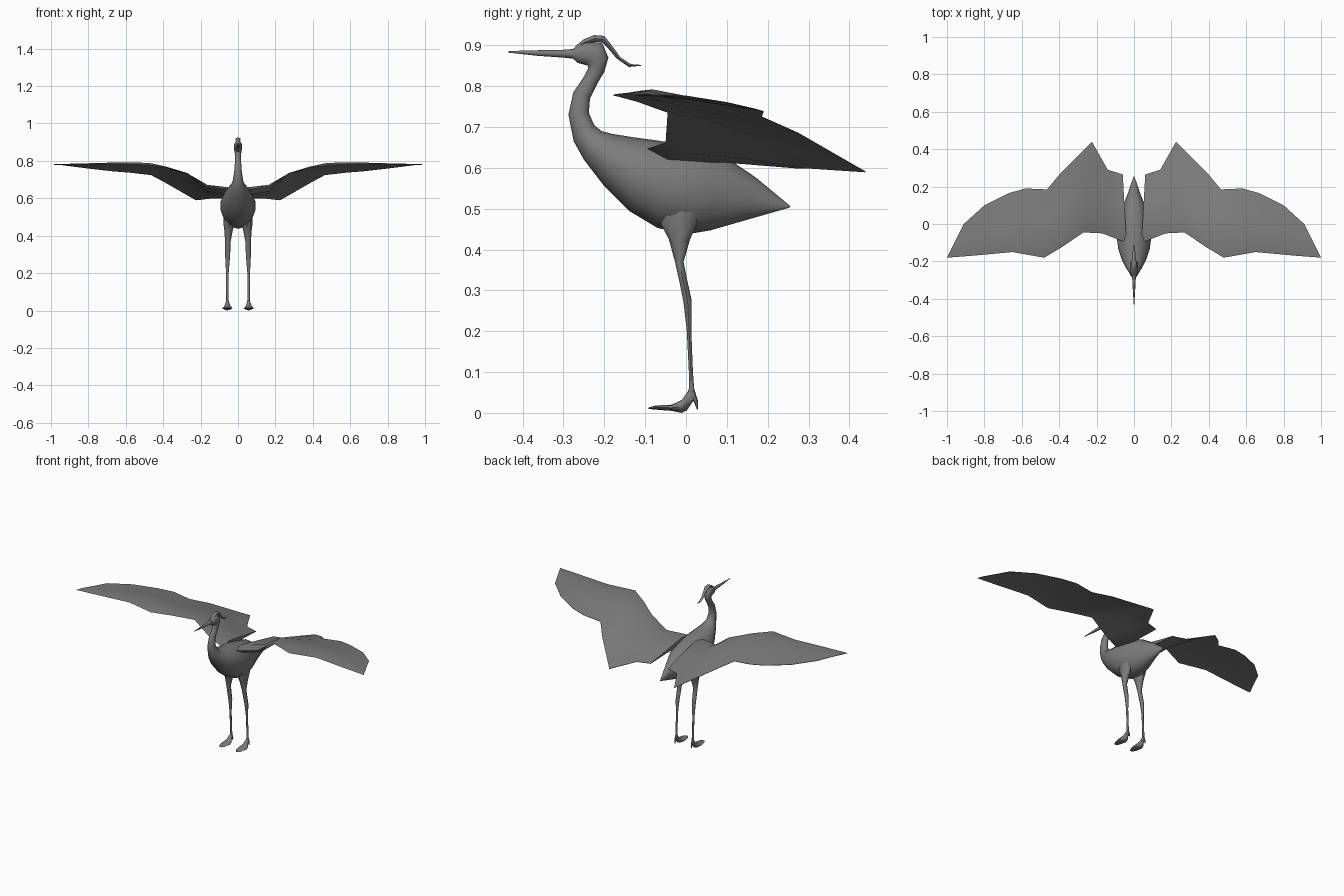
import bpy, bmesh, math
from mathutils import Vector

grey = bpy.data.materials.new("feather grey")
grey.diffuse_color = (0.2, 0.2, 0.2, 1)


def finish(name, bm, angle):
    bmesh.ops.recalc_face_normals(bm, faces=bm.faces[:])
    me = bpy.data.meshes.new(name)
    bm.to_mesh(me)
    bm.free()
    me.materials.append(grey)
    ob = bpy.data.objects.new(name, me)
    bpy.context.collection.objects.link(ob)
    bpy.ops.object.select_all(action='DESELECT')
    ob.select_set(True)
    bpy.context.view_layer.objects.active = ob
    bpy.ops.object.shade_smooth_by_angle(angle=math.radians(angle))
    return ob


def bridge(bm, rings):
    for a, b in zip(rings, rings[1:]):
        n = len(a)
        for i in range(n):
            j = (i + 1) % n
            bm.faces.new((a[i], a[j], b[j], b[i]))
    bm.faces.new(rings[0])
    bm.faces.new(rings[-1])


def loft(name, sections, n=12, x=0.0, angle=50):
    """Elliptical rings: (y1, z1, y2, z2, half width[, x centre])."""
    bm = bmesh.new()
    rings = []
    for s in sections:
        p, q = Vector((0, s[0], s[1])), Vector((0, s[2], s[3]))
        cx = s[5] if len(s) > 5 else x
        ring = []
        for k in range(n):
            t = 2 * math.pi * k / n
            v = (p + q) / 2 + (p - q) / 2 * math.cos(t)
            v.x = cx + s[4] * math.sin(t)
            ring.append(bm.verts.new(v))
        rings.append(ring)
    bridge(bm, rings)
    return finish(name, bm, angle)


# Body, neck and head in one continuous skin, tail first
loft("body_neck_head", [
    (.255, .507, .255, .503, .002), (.17, .577, .15, .473, .035),
    (.08, .638, .06, .447, .072), (.0, .655, .0, .437, .09),
    (-.07, .667, -.07, .453, .095), (-.13, .675, -.14, .495, .086),
    (-.18, .683, -.2, .555, .066), (-.207, .69, -.25, .62, .045),
    (-.225, .705, -.275, .665, .03), (-.238, .735, -.288, .73, .022),
    (-.235, .77, -.276, .785, .018), (-.215, .81, -.252, .82, .016),
    (-.2, .835, -.24, .843, .017), (-.19, .87, -.24, .85, .021),
    (-.205, .905, -.25, .853, .023), (-.245, .91, -.265, .857, .02),
    (-.275, .893, -.275, .866, .012)], n=14)

# Beak
loft("beak", [(-.265, .892, -.265, .866, .012), (-.3, .889, -.3, .87, .009),
              (-.36, .888, -.36, .874, .006), (-.435, .886, -.435, .882, .001)], n=8)

# Crest plume sweeping back from the crown
loft("head_plume", [
    (-.272, .897, -.268, .89, .004), (-.25, .915, -.245, .9, .011),
    (-.225, .925, -.222, .908, .014), (-.2, .923, -.205, .907, .013),
    (-.182, .9, -.193, .895, .01), (-.16, .87, -.17, .868, .008),
    (-.135, .854, -.14, .847, .006), (-.11, .852, -.11, .85, .001)], n=8)

for side, sx in (("left", -1), ("right", 1)):
    # Leg from thigh to ankle
    loft(side + "_leg", [
        (.06, .53, -.07, .52, .025, sx * .05), (.03, .47, -.06, .46, .03, sx * .048),
        (.01, .425, -.042, .425, .022, sx * .051), (-.006, .37, -.027, .37, .015, sx * .054),
        (.004, .32, -.016, .32, .014, sx * .055), (.014, .275, -.006, .27, .012, sx * .056),
        (.013, .2, .002, .2, .007, sx * .057), (.017, .1, .007, .1, .006, sx * .057),
        (.02, .06, .007, .06, .007, sx * .057), (.022, .03, .0, .03, .009, sx * .057)],
        n=8)
    # Foot: flat spread toes and a short hind toe
    loft(side + "_foot", [
        (.02, .06, .018, .03, .007), (.006, .055, .002, .006, .011),
        (-.01, .032, -.01, .0, .02), (-.035, .02, -.035, .005, .028),
        (-.075, .018, -.075, .008, .02), (-.092, .013, -.092, .01, .008)],
        n=8, x=sx * .057)
    loft(side + "_hind_toe", [
        (.02, .06, .012, .04, .007), (.03, .027, .02, .025, .006),
        (.029, .008, .027, .008, .001)], n=6, x=sx * .057)

    # Wing stations: leading point, trailing point, crest rise, underside drop
    stations = [
        ((.04, -.10, .645), (.06, .265, .600), .022, .025),
        ((.17, -.05, .662), (.14, .29, .600), .022, .018),
        ((.27, -.045, .735), (.225, .44, .590), .022, -.004),
        ((.38, -.12, .762), (.39, .275, .685), .022, -.008),
        ((.48, -.18, .778), (.465, .185, .725), .022, -.01),
        ((.65, -.15, .783), (.58, .19, .738), .018, -.008),
        ((.76, -.16, .782), (.67, .165, .745), .014, -.006),
        ((.87, -.17, .781), (.80, .10, .760), .009, -.003),
        ((1.0, -.18, .780), (.91, .0, .776), .003, .0)]
    bm = bmesh.new()
    rings = []
    for lead, trail, up, down in stations:
        a, b = Vector(lead), Vector(trail)
        ring = []
        for t, h in ((0, 0), (.2, up), (.55, up * .6), (1, .001),
                     (1, -.001), (.55, -down * .4 + up * .1), (.12, -down)):
            v = a.lerp(b, t)
            ring.append(bm.verts.new((v.x * sx, v.y, v.z + h)))
        rings.append(ring)
    bridge(bm, rings)
    finish(side + "_wing", bm, 40)
